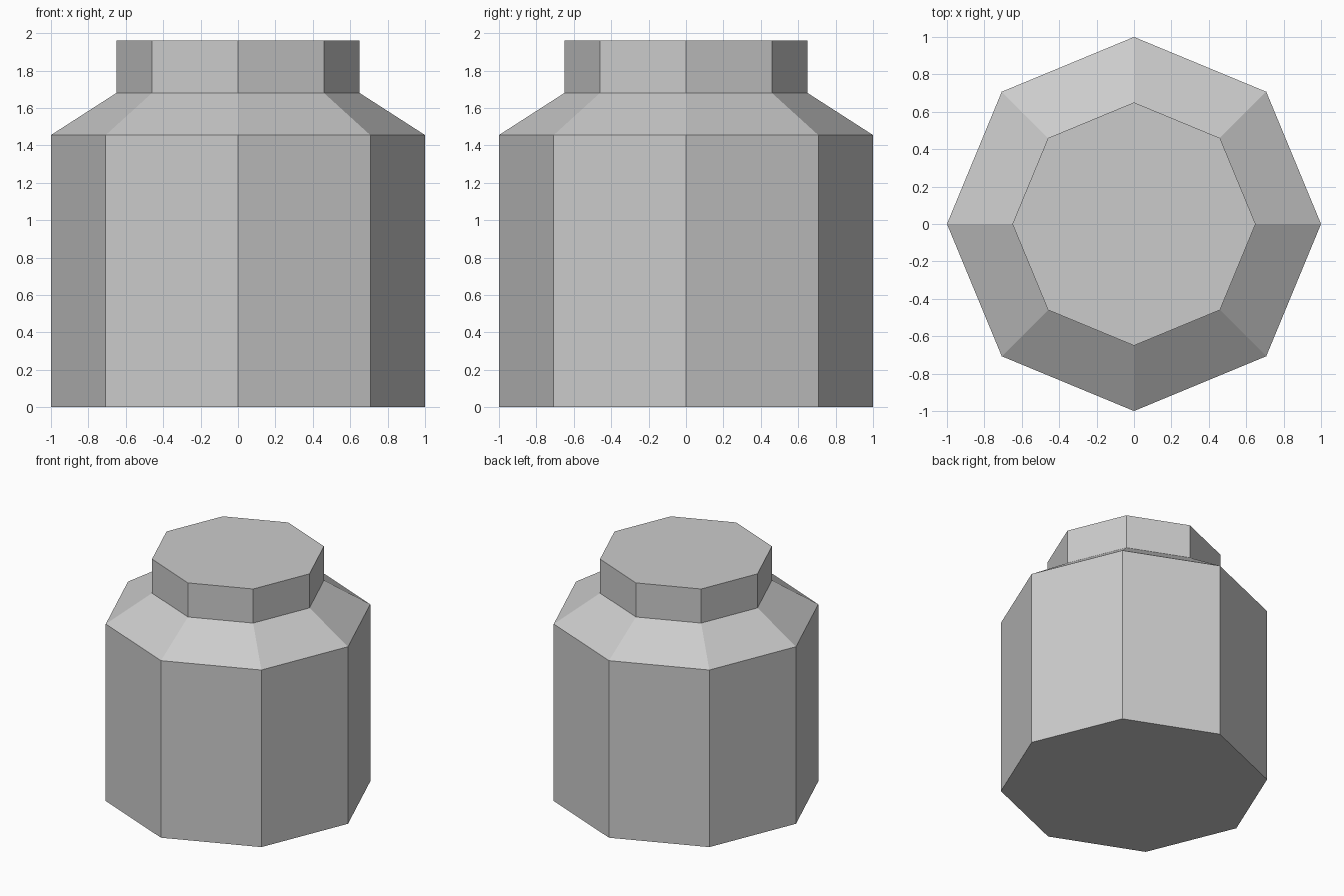
import bpy
import bmesh
from math import cos, sin, tau

if "Cube" in bpy.data.objects:
    bpy.data.objects.remove(bpy.data.objects["Cube"])

SIDES = 8

# Jar outline as (radius, height): base, shoulder edge, neck, flat top
PROFILE = [(1.0, 0.0), (1.0, 1.455), (0.65, 1.68), (0.65, 1.96)]


def lathe(name, profile, sides):
    """Closed, flat-faced solid of revolution."""
    bm = bmesh.new()
    rings = [[bm.verts.new((r * cos(tau * i / sides), r * sin(tau * i / sides), z))
              for i in range(sides)] for r, z in profile]
    for low, high in zip(rings, rings[1:]):
        for i in range(sides):
            j = (i + 1) % sides
            bm.faces.new((low[i], low[j], high[j], high[i]))
    bm.faces.new(rings[0][::-1])
    bm.faces.new(rings[-1])
    mesh = bpy.data.meshes.new(name)
    bm.to_mesh(mesh)
    bm.free()
    obj = bpy.data.objects.new(name, mesh)
    bpy.context.collection.objects.link(obj)
    return obj


# Octagonal jar with sloped shoulder and neck
lathe("jar", PROFILE, SIDES)
